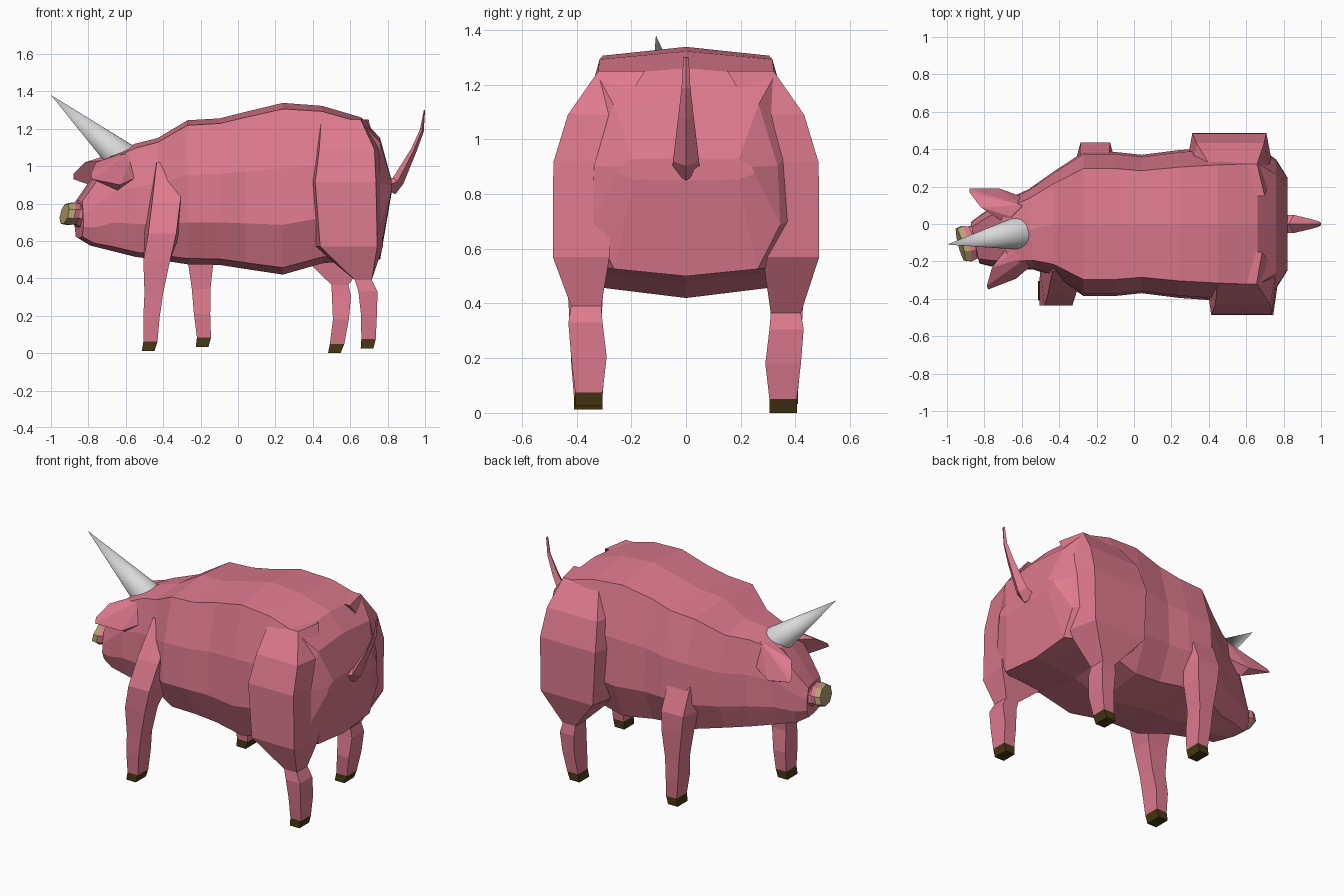
import bpy, bmesh, math
from mathutils import Vector

if "Cube" in bpy.data.objects:
    bpy.data.objects.remove(bpy.data.objects["Cube"])


def mat(name, col):
    m = bpy.data.materials.new(name)
    m.diffuse_color = (*col, 1)
    m.use_nodes = True
    m.node_tree.nodes["Principled BSDF"].inputs["Base Color"].default_value = m.diffuse_color
    return m


PINK = mat("pink skin", (.73, .195, .27))
TAN = mat("tan nose", (.48, .36, .17))
BROWN = mat("brown hoof", (.065, .04, .007))
GREY = mat("pale horn", (.70, .70, .70))


def finish(bm, name, *mats):
    bmesh.ops.recalc_face_normals(bm, faces=bm.faces)
    me = bpy.data.meshes.new(name)
    bm.to_mesh(me)
    bm.free()
    for m in mats:
        me.materials.append(m)
    ob = bpy.data.objects.new(name, me)
    bpy.context.collection.objects.link(ob)
    return ob


def loft(name, rings, mats, last=None):
    """Skin closed rings of points; faces from ring `last` on use material 1."""
    bm = bmesh.new()
    vs = [[bm.verts.new(p) for p in r] for r in rings]
    n = len(vs[0])
    for i, (a, b) in enumerate(zip(vs, vs[1:])):
        for j in range(n):
            k = (j + 1) % n
            f = bm.faces.new((a[j], a[k], b[k], b[j]))
            f.material_index = int(last is not None and i >= last)
    bm.faces.new(vs[0])
    bm.faces.new(vs[-1]).material_index = int(last is not None)
    return finish(bm, name, *mats)


# Body and head: ten-sided sections from x, top, base and half width
def section(x, top, base, w):
    h, neck = top - base, max(0, -.43 - x)
    half = [(.77, .965), (.97, .62), (1, .29), (.76, .04)]
    half = [(w * a, base + h * b) for a, b in half]
    ring = [(0, top)] + half + [(0, base)] + [(-y, z) for y, z in reversed(half)]
    # the head turns gradually towards -y
    return [(x - .5 * neck * y, y - .24 * neck, z) for y, z in ring]


loft("body", [section(*s) for s in [
    (-.85, .82, .615, .11), (-.79, .91, .575, .14), (-.69, 1.06, .55, .18),
    (-.55, 1.12, .515, .215), (-.43, 1.15, .50, .28), (-.27, 1.245, .475, .385),
    (-.10, 1.255, .472, .385), (.04, 1.29, .45, .37), (.24, 1.338, .42, .395),
    (.45, 1.322, .48, .41), (.66, 1.26, .50, .42), (.76, 1.15, .50, .345),
    (.82, .93, .85, .25)]], [PINK])


# Legs: each row is height, width, inner and outer y; centres follow the stride
FRONT = [(1.02, .15, .12, .25), (.80, .15, .19, .375), (.64, .15, .25, .437),
         (.48, .142, .30, .435), (.31, .10, .31, .425), (.175, .087, .295, .42),
         (.05, .075, .305, .41), (0, .068, .305, .41)]
HIND = [(1.25, .21, .15, .32), (1.09, .295, .25, .432), (.915, .325, .27, .485),
        (.57, .305, .28, .487), (.365, .09, .31, .42), (.305, .102, .305, .43),
        (.18, .085, .29, .42), (.05, .077, .305, .405), (0, .068, .305, .405)]


def leg(name, side, rows, lift, stretch, flare, centres):
    rings = []
    for (z, w, yi, yo), x in zip(rows, centres):
        grow = 0
        if z > .5:
            w *= stretch
            grow = flare        # thighs widen inwards to blend into the body
        else:
            z += lift
        rings.append([(x + s * w / 2 + g * s, side * y, z)
                      for s, y, g in ((-1, yi, grow), (1, yi, grow),
                                      (1, yo, 0), (-1, yo, 0))])
    loft(name, rings, [PINK, BROWN], last=len(rows) - 2)


leg("front_leg_near", -1, FRONT, .012, 1, .02,
    (-.36, -.385, -.405, -.435, -.45, -.463, -.468, -.48))
leg("front_leg_far", 1, FRONT, .033, 1.05, .05,
    (-.22, -.21, -.207, -.20, -.197, -.192, -.182, -.192))
leg("hind_leg_near", -1, HIND, .025, 1, .03,
    (.55, .582, .575, .592, .67, .695, .70, .698, .69))
leg("hind_leg_far", 1, HIND, 0, 1.22, .04,
    (.53, .515, .51, .515, .545, .553, .55, .53, .515))


# Snout: octagonal tube turned slightly to one side, with tan end
def snout_ring(x, y, ry, rz):
    ring = []
    for i in range(8):
        t = math.radians(22.5 + 45 * i)
        a, b = 1.08 * ry * math.cos(t), 1.08 * math.sin(t)
        ring.append((x - .25 * a + .012 * b, y + a, .745 + rz * b))
    return ring


loft("snout", [snout_ring(-.79, -.09, .10, .10), snout_ring(-.865, -.10, .085, .055),
               snout_ring(-.895, -.105, .095, .06),
               snout_ring(-.928, -.11, .085, .053)], [PINK, TAN], last=2)

# Horn: smooth cone leaning forward
tip, root = Vector((-1, -.11, 1.38)), Vector((-.62, -.05, 1.045))
axis = tip - root
bm = bmesh.new()
bmesh.ops.create_cone(bm, cap_ends=True, segments=32, radius1=.088, radius2=0,
                      depth=axis.length)
bmesh.ops.rotate(bm, verts=bm.verts, matrix=axis.to_track_quat('Z', 'Y').to_matrix())
bmesh.ops.translate(bm, verts=bm.verts, vec=(tip + root) / 2)
for f in bm.faces:
    f.smooth = len(f.verts) < 5
finish(bm, "horn", GREY)

# Ears: thin faceted wedges, mirrored across the turned head's middle plane
EAR = [(-.60, .10, 1.09), (-.66, .04, 1.07), (-.82, .09, 1.02), (-.88, .17, .96),
       (-.88, .19, .93), (-.72, .19, .90), (-.61, .15, .94)]
middle, normal = Vector((-.83, -.08, 0)), Vector((-.182, .983, 0)).normalized()
for name, flip in (("ear_far", False), ("ear_near", True)):
    bm = bmesh.new()
    for p in map(Vector, EAR):
        bm.verts.new(p)
        if p.x > -.75:
            bm.verts.new(p + Vector((.01, -.06, -.03)))
    if flip:
        for v in bm.verts:
            v.co -= 2 * (v.co - middle).dot(normal) * normal
    bmesh.ops.convex_hull(bm, input=bm.verts)
    finish(bm, name, PINK)

# Tail: tapering upward curve of x, z, half width, half thickness
loft("tail", [[(x - t, 0, z + .6 * t), (x, w, z), (x + t, 0, z - .6 * t), (x, -w, z)]
              for x, z, w, t in [
    (.78, .885, .05, .06), (.855, .92, .048, .028), (.94, 1.085, .028, .014),
    (.983, 1.19, .016, .01), (.997, 1.30, .01, .003)]], [PINK])
